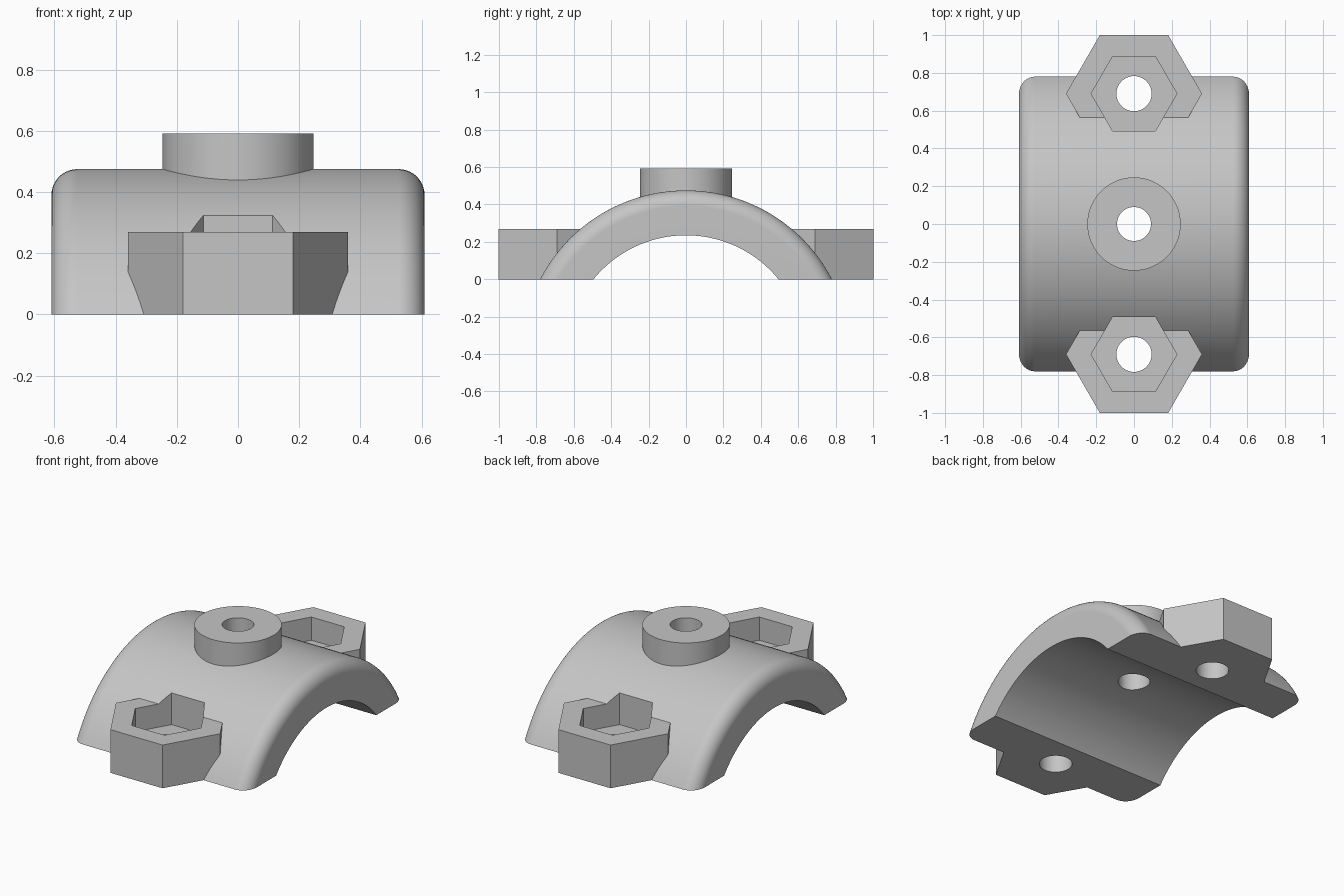
import bpy, bmesh, math
from mathutils import Matrix, Vector

cube = bpy.data.objects.get("Cube")
if cube:
    bpy.data.objects.remove(cube, do_unlink=True)

AXIS_Z = -0.403          # height of the barrel axis
OUTER, INNER = 0.878, 0.638
HALF_LEN, FILLET = 0.61, 0.085
LUG_Y, LUG_TOP = 0.69, 0.27
POCKET_FLOOR = 0.125

grey = bpy.data.materials.new("plain_grey")
grey.use_nodes = True
colour = (0.56, 0.56, 0.56, 1)
grey.diffuse_color = colour
grey.node_tree.nodes["Principled BSDF"].inputs["Base Color"].default_value = colour


def add_object(name, bm):
    bmesh.ops.recalc_face_normals(bm, faces=bm.faces)
    mesh = bpy.data.meshes.new(name)
    bm.to_mesh(mesh)
    bm.free()
    mesh.materials.append(grey)
    obj = bpy.data.objects.new(name, mesh)
    bpy.context.collection.objects.link(obj)
    return obj


def prism(name, radius, z0, z1, sides, y=0.0):
    """Upright prism; a six-sided one has its corners on the x axis."""
    bm = bmesh.new()
    ring = [bm.verts.new((radius * math.cos(math.tau * i / sides),
                          y + radius * math.sin(math.tau * i / sides), z0))
            for i in range(sides)]
    base = bm.faces.new(ring)
    top = bmesh.ops.extrude_face_region(bm, geom=[base])["geom"]
    bmesh.ops.translate(bm, vec=(0, 0, z1 - z0),
                        verts=[v for v in top if isinstance(v, bmesh.types.BMVert)])
    return add_object(name, bm)


def lathe(name, profile, steps):
    """Spin (x, radius) points about the barrel axis."""
    bm = bmesh.new()
    verts = [bm.verts.new((x, 0, AXIS_Z + r)) for x, r in profile]
    edges = [bm.edges.new(pair) for pair in zip(verts, verts[1:])]
    bmesh.ops.spin(bm, geom=verts + edges, cent=(0, 0, AXIS_Z), axis=(1, 0, 0),
                   angle=math.tau, steps=steps, use_merge=False)
    bmesh.ops.remove_doubles(bm, verts=bm.verts, dist=1e-5)
    return add_object(name, bm)


def combine(target, tool, operation):
    mod = target.modifiers.new(operation.title(), 'BOOLEAN')
    mod.operation = operation
    mod.solver = 'EXACT'
    mod.object = tool
    bpy.context.view_layer.objects.active = target
    bpy.ops.object.modifier_apply(modifier=mod.name)
    bpy.data.objects.remove(tool, do_unlink=True)


# Barrel with rounded ends
right_end = [(HALF_LEN - FILLET + FILLET * math.sin(a), OUTER - FILLET + FILLET * math.cos(a))
             for a in (math.pi / 2 * i / 10 for i in range(11))]
right_end.append((HALF_LEN, 0))
left_end = [(-x, r) for x, r in reversed(right_end)]
clamp = lathe("clamp_half", left_end + right_end, 180)

# Bolt lugs and top boss
for side in (-1, 1):
    combine(clamp, prism("bolt_lug", 0.36, -0.05, LUG_TOP, 6, side * LUG_Y), 'UNION')
combine(clamp, prism("top_boss", 0.247, 0.1, 0.592, 96), 'UNION')

# Bore through the barrel
bore = lathe("bore_cutter", [(-1, 0), (-1, INNER), (1, INNER), (1, 0)], 180)
combine(clamp, bore, 'DIFFERENCE')

# Flat underside
bm = bmesh.new()
bmesh.ops.create_cube(bm, size=4, matrix=Matrix.Translation(Vector((0, 0, -2))))
combine(clamp, add_object("underside_cutter", bm), 'DIFFERENCE')

# Nut pockets and bolt holes
for side in (-1, 1):
    combine(clamp, prism("pocket_cutter", 0.227, POCKET_FLOOR, 1, 6, side * LUG_Y), 'DIFFERENCE')
    combine(clamp, prism("hole_cutter", 0.093, -1, 1, 48, side * LUG_Y), 'DIFFERENCE')
combine(clamp, prism("boss_hole_cutter", 0.09, -1, 1, 48), 'DIFFERENCE')

# Smooth the curved surfaces and keep the hard edges
bpy.ops.object.select_all(action='DESELECT')
clamp.select_set(True)
bpy.context.view_layer.objects.active = clamp
bpy.ops.object.shade_smooth_by_angle(angle=math.radians(25))
weighted = clamp.modifiers.new("Weighted normals", 'WEIGHTED_NORMAL')
weighted.keep_sharp = True
